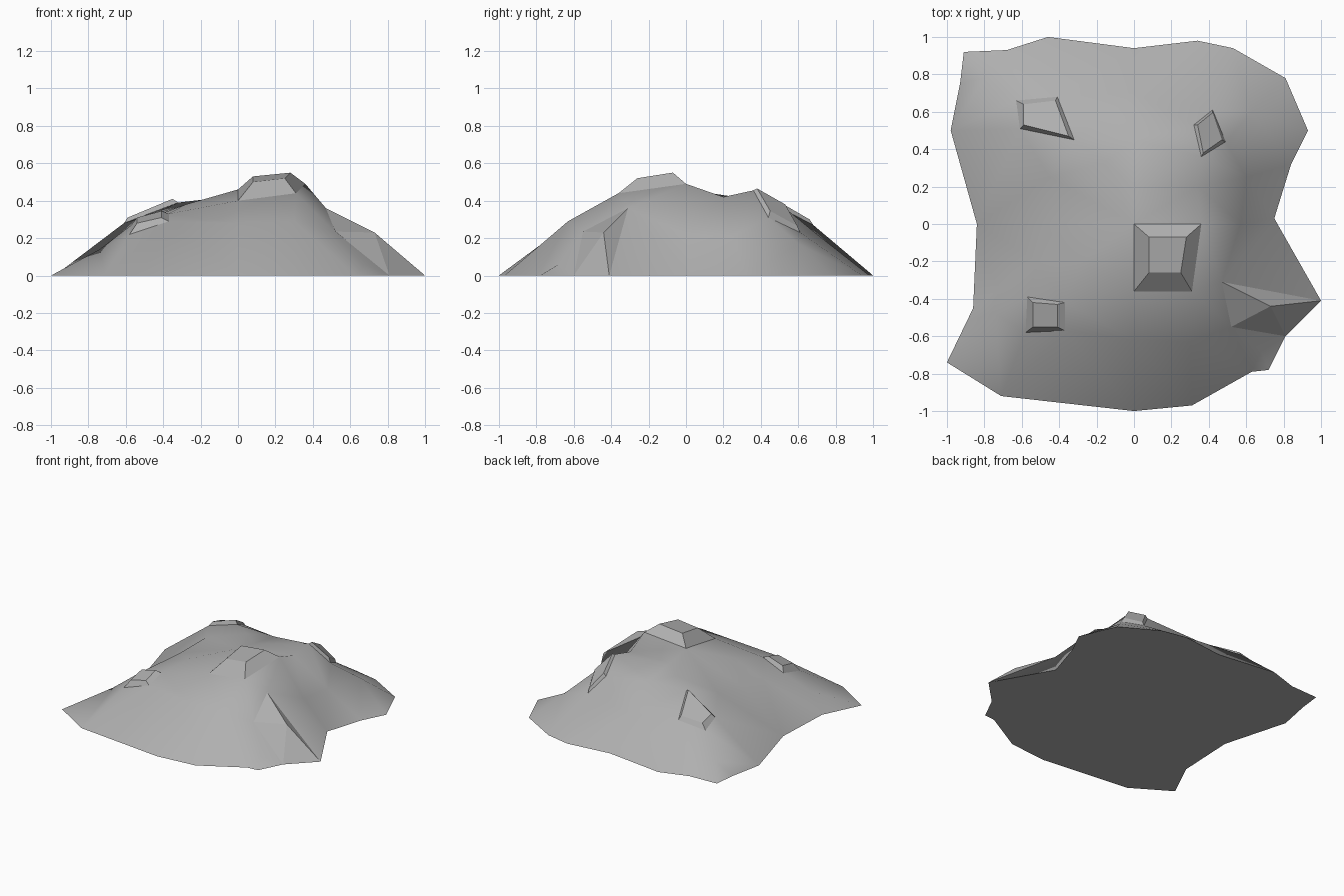
import bpy
from mathutils import Vector
from mathutils.geometry import delaunay_2d_cdt

if "Cube" in bpy.data.objects:
    bpy.data.objects.remove(bpy.data.objects["Cube"])

stone = bpy.data.materials.new("dark_grey_stone")
stone.diffuse_color = (.43, .43, .43, 1)
stone.use_nodes = True
stone.node_tree.nodes["Principled BSDF"].inputs["Base Color"].default_value = stone.diffuse_color


def make(name, verts, faces):
    mesh = bpy.data.meshes.new(name)
    mesh.from_pydata(verts, [], faces)
    mesh.materials.append(stone)
    mesh.update()
    ob = bpy.data.objects.new(name, mesh)
    bpy.context.collection.objects.link(ob)
    return ob


# ground outline of the mound (counter-clockwise)
outline = [(-1, -.74), (-.71, -.92), (0, -1), (.31, -.97), (.63, -.79), (.72, -.78),
           (.81, -.6), (1, -.41), (.75, .03), (.84, .32), (.93, .5), (.81, .78),
           (.53, .94), (.34, .98), (0, .94), (-.46, 1), (-.68, .93), (-.91, .92),
           (-.93, .75), (-.98, .5), (-.84, 0), (-.86, -.45)]

# rocks: four footing corners on the slope
feet = {
    "summit_rock": [(0, -.36, .4), (.31, -.36, .44), (.36, 0, .49), (0, 0, .46)],
    "front_left_rock": [(-.58, -.58, .22), (-.37, -.57, .29), (-.37, -.42, .33), (-.57, -.39, .27)],
    "back_right_rock": [(.36, .36, .455), (.49, .44, .31), (.42, .61, .23), (.32, .53, .36)],
    "back_left_rock": [(-.61, .51, .28), (-.32, .45, .39), (-.41, .68, .27), (-.63, .66, .24)],
}
# rocks: matching cap corners
caps = {
    "summit_rock": [(.08, -.26, .5), (.25, -.26, .52), (.28, -.07, .55), (.08, -.07, .53)],
    "front_left_rock": [(-.54, -.55, .28), (-.41, -.55, .31), (-.41, -.43, .345), (-.54, -.42, .31)],
    "back_right_rock": [(.37, .38, .465), (.47, .45, .345), (.42, .595, .265), (.34, .53, .38)],
    "back_left_rock": [(-.59, .53, .31), (-.35, .47, .41), (-.42, .66, .3), (-.59, .64, .28)],
}

# free slope points
slope = [(-.15, .33, .41), (0, .45, .38), (0, .2, .42), (0, -.62, .28), (.3, -.63, .29),
         (-.5, 0, .29), (.57, 0, .22), (.34, .2, .42), (-.45, .25, .33), (-.28, -.2, .38),
         (.6, .25, .21), (0, .7, .22), (.63, .6, .17), (.47, -.31, .36), (.52, -.55, .23),
         (-.8, .78, .09), (.68, -.68, .06), (-.74, -.48, .14), (-.52, -.2, .29)]

# mound: triangulate outline, slope points and rock footings
pts = [(x, y, 0) for x, y in outline] + slope
n = len(outline)
edges = []
for quad in feet.values():
    b = len(pts)
    pts += quad
    edges += [(b + i, b + (i + 1) % 4) for i in range(4)]
co, _, tris, orig, _, _ = delaunay_2d_cdt(
    [Vector(p[:2]) for p in pts], edges, [list(range(n))], 1, 1e-5)
verts = [(c.x, c.y, pts[o[0]][2] if o else 0) for c, o in zip(co, orig)]
rim = {o: i for i, ids in enumerate(orig) for o in ids if o < n}
base = [rim[i] for i in reversed(range(n))]
mound = make("mound", verts, [list(t) for t in tris] + [base])
for p in mound.data.polygons:
    p.use_smooth = len(p.vertices) == 3
for e in mound.data.edges:
    if all(verts[v][2] == 0 for v in e.vertices):
        e.use_edge_sharp = True

# flat-faced rocks
for name, foot in feet.items():
    sides = [(i, (i + 1) % 4, (i + 1) % 4 + 4, i + 4) for i in range(4)]
    make(name, foot + caps[name], sides + [(4, 5, 6, 7)])

# wedge-shaped spur running down to the ground on the right
make("right_spur", [(.47, -.31, .36), (.52, -.55, .235), (.81, -.6, 0), (1, -.41, 0), (.73, -.44, .23)],
     [(0, 1, 4), (1, 2, 4), (2, 3, 4), (3, 0, 4)])
